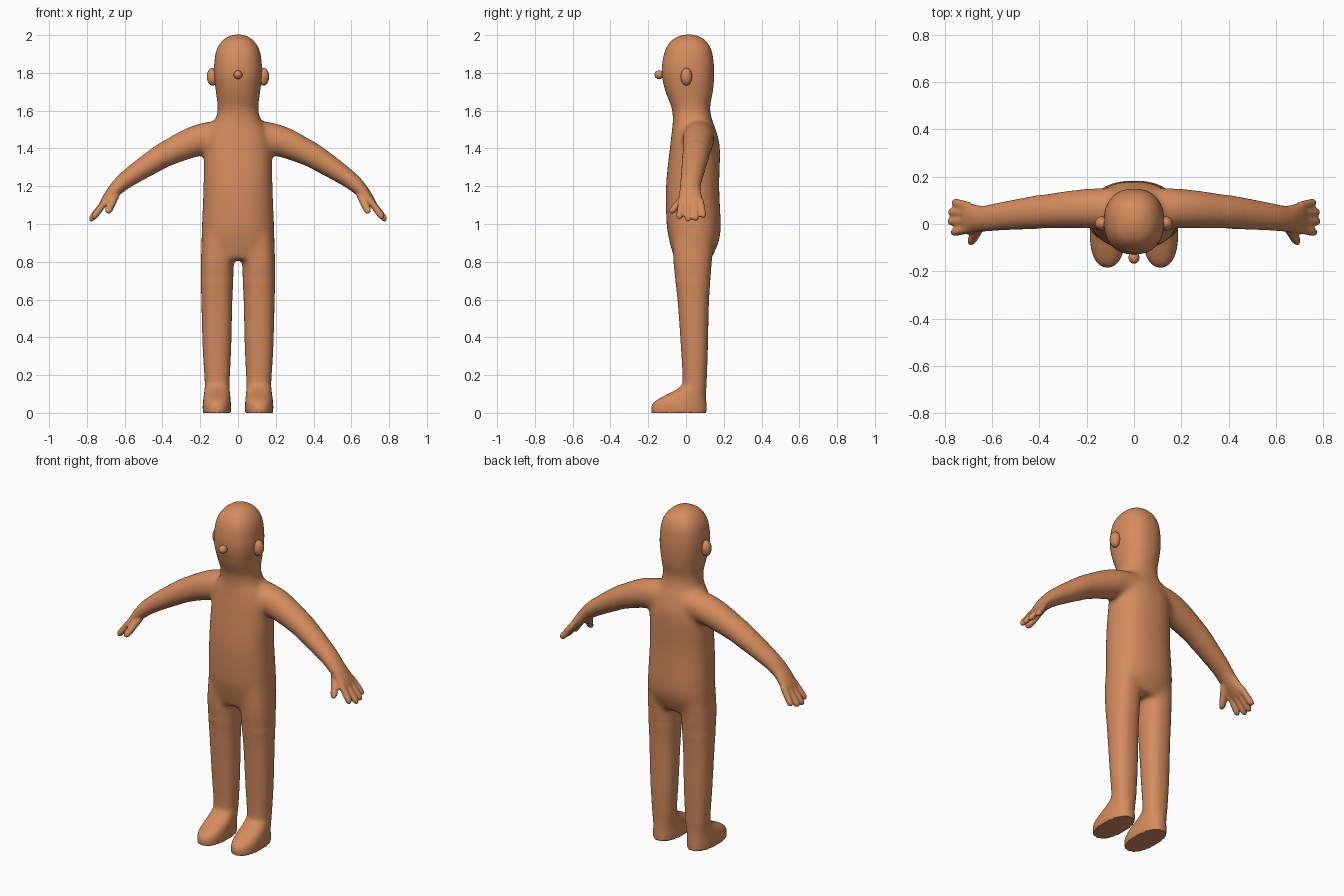
import bpy, bmesh, math
from mathutils import Vector

if "Cube" in bpy.data.objects:
    bpy.data.objects.remove(bpy.data.objects["Cube"])

skin = bpy.data.materials.new("warm skin")
skin.diffuse_color = (0.66, 0.26, 0.11, 1)
skin.use_nodes = True
skin.node_tree.nodes["Principled BSDF"].inputs["Base Color"].default_value = skin.diffuse_color
SEG = 40


def smooth_rows(rows, n=5):
    """Catmull-Rom interpolation between measured sections."""
    out = []
    for i in range(len(rows) - 1):
        p0, p1 = rows[max(i - 1, 0)], rows[i]
        p2, p3 = rows[i + 1], rows[min(i + 2, len(rows) - 1)]
        for k in range(n):
            t = k / n
            out.append([0.5 * (2 * b + (c - a) * t + (2 * a - 5 * b + 4 * c - d) * t * t
                               + (3 * b - a - 3 * c + d) * t ** 3)
                        for a, b, c, d in zip(p0, p1, p2, p3)])
    return out + [list(rows[-1])]


def loft(bm, rings, power=2.0):
    """Closed tube; each ring is (centre, axis_u, axis_v), axes carrying the radii."""
    def sup(c):
        return math.copysign(abs(c) ** (2 / power), c)
    loops = []
    for c, u, v in rings:
        loops.append([bm.verts.new(c + u * sup(math.cos(a)) + v * sup(math.sin(a)))
                      for a in (2 * math.pi * (k + 0.5) / SEG for k in range(SEG))])
    for a, b in zip(loops, loops[1:]):
        for k in range(SEG):
            j = (k + 1) % SEG
            bm.faces.new((a[k], a[j], b[j], b[k]))
    bm.faces.new(loops[0])
    bm.faces.new(loops[-1])


def upright(bm, rows, power):
    """Rows of z, x_min, x_max, y_min, y_max."""
    loft(bm, [(Vector(((a + b) / 2, (c + d) / 2, z)),
               Vector(((b - a) / 2, 0, 0)), Vector((0, (d - c) / 2, 0)))
              for z, a, b, c, d in smooth_rows(rows)], power)


def limb(bm, rows, side, power=2.0):
    """Rows of x, y, z, radius along y, radius across."""
    rows = smooth_rows(rows)
    rings = []
    for i, (x, y, z, ry, rn) in enumerate(rows):
        a, b = rows[max(i - 1, 0)], rows[min(i + 1, len(rows) - 1)]
        n = Vector((-(b[2] - a[2]), 0, b[0] - a[0])).normalized()
        rings.append((Vector((x * side, y, z)), Vector((0, ry, 0)),
                      Vector((n.x * side, 0, n.z)) * rn))
    loft(bm, rings, power)


def finger(bm, start, end, r, side):
    steps = [(0, 1), (0.4, 1), (0.75, 1), (0.9, 0.85), (0.97, 0.5), (1, 0.15)]
    limb(bm, [[s + (e - s) * t for s, e in zip(start, end)] + [r * k, r * k]
              for t, k in steps], side)


def make_object(name, bm):
    bmesh.ops.recalc_face_normals(bm, faces=bm.faces)
    me = bpy.data.meshes.new(name)
    bm.to_mesh(me)
    bm.free()
    ob = bpy.data.objects.new(name, me)
    bpy.context.collection.objects.link(ob)
    me.materials.append(skin)
    me.shade_smooth()
    return ob


bm = bmesh.new()

# Head, neck and torso; half-width, front and back at each height
trunk = [(2.003, .012, .003, .027), (1.995, .045, -.035, .065), (1.97, .083, -.078, .105),
         (1.92, .114, -.11, .135), (1.85, .126, -.126, .147), (1.78, .127, -.127, .149),
         (1.70, .117, -.108, .142), (1.62, .108, -.078, .128), (1.56, .118, -.07, .136),
         (1.50, .155, -.074, .158), (1.40, .178, -.086, .18), (1.20, .183, -.106, .176),
         (1.00, .191, -.103, .184), (.92, .194, -.09, .177), (.86, .193, -.075, .155),
         (.81, .18, -.06, .13)]
upright(bm, [(z, -w, w, f, b) for z, w, f, b in trunk], 2.3)

for side in (-1, 1):
    # Leg and foot
    leg = [(.95, .04, .185, -.07, .15), (.80, .022, .198, -.068, .138),
           (.60, .030, .194, -.045, .122), (.35, .036, .187, -.027, .116),
           (.18, .044, .177, -.018, .11), (.14, .045, .176, -.03, .108),
           (.11, .043, .179, -.075, .107), (.08, .040, .183, -.135, .107),
           (.055, .038, .186, -.172, .108), (.03, .037, .187, -.184, .109),
           (0, .038, .186, -.183, .109)]
    upright(bm, [(z, min(a * side, b * side), max(a * side, b * side), f, k)
                 for z, a, b, f, k in leg], 2.3)
    # Arm and palm
    limb(bm, [(.04, .07, 1.475, .085, .075), (.20, .065, 1.447, .085, .084),
              (.38, .053, 1.37, .073, .068), (.566, .032, 1.253, .059, .049),
              (.64, .022, 1.192, .055, .039), (.685, .024, 1.142, .062, .029),
              (.712, .028, 1.108, .066, .021), (.722, .029, 1.095, .05, .014)], side)
    # Fingers and thumb
    for y0, tip in ((-.022, (.771, -.036, 1.026)), (.013, (.786, .010, 1.014)),
                    (.046, (.783, .051, 1.018)), (.076, (.766, .092, 1.032))):
        finger(bm, (.698, y0, 1.126), tip, .0185, side)
    finger(bm, (.645, -.005, 1.16), (.694, -.08, 1.055), .022, side)

# Fuse the parts into one soft body
body = make_object("body", bm)
bpy.context.view_layer.objects.active = body
body.select_set(True)
mod = body.modifiers.new("fuse", 'REMESH')
mod.mode = 'VOXEL'
mod.voxel_size = 0.007
bpy.ops.object.modifier_apply(modifier=mod.name)
bm = bmesh.new()
bm.from_mesh(body.data)


def relax(verts, times):
    for _ in range(times):
        bmesh.ops.smooth_vert(bm, verts=verts, factor=0.5, use_axis_x=True,
                              use_axis_y=True, use_axis_z=True)


# Blend shoulders, neck and hips strongly, the rest lightly; keep soles flat
relax([v for v in bm.verts if .7 < v.co.z < 1.64 and abs(v.co.x) < .4], 35)
relax([v for v in bm.verts if v.co.z > .012], 4)
for v in bm.verts:
    v.co.z = max(v.co.z, 0)
bm.to_mesh(body.data)
bm.free()
body.data.materials.clear()
body.data.materials.append(skin)
body.data.shade_smooth()
bpy.ops.object.shade_smooth_by_angle(angle=math.radians(50))


# Ears and nose
def ellipsoid(name, centre, radii):
    bm = bmesh.new()
    bmesh.ops.create_uvsphere(bm, u_segments=32, v_segments=16, radius=1)
    for v in bm.verts:
        v.co = Vector(c + r * p for c, r, p in zip(centre, radii, v.co))
    make_object(name, bm)


for side, label in ((-1, "left"), (1, "right")):
    ellipsoid(label + "_ear", (.135 * side, .002, 1.78), (.03, .03, .047))
ellipsoid("nose", (0, -.142, 1.79), (.023, .026, .023))
